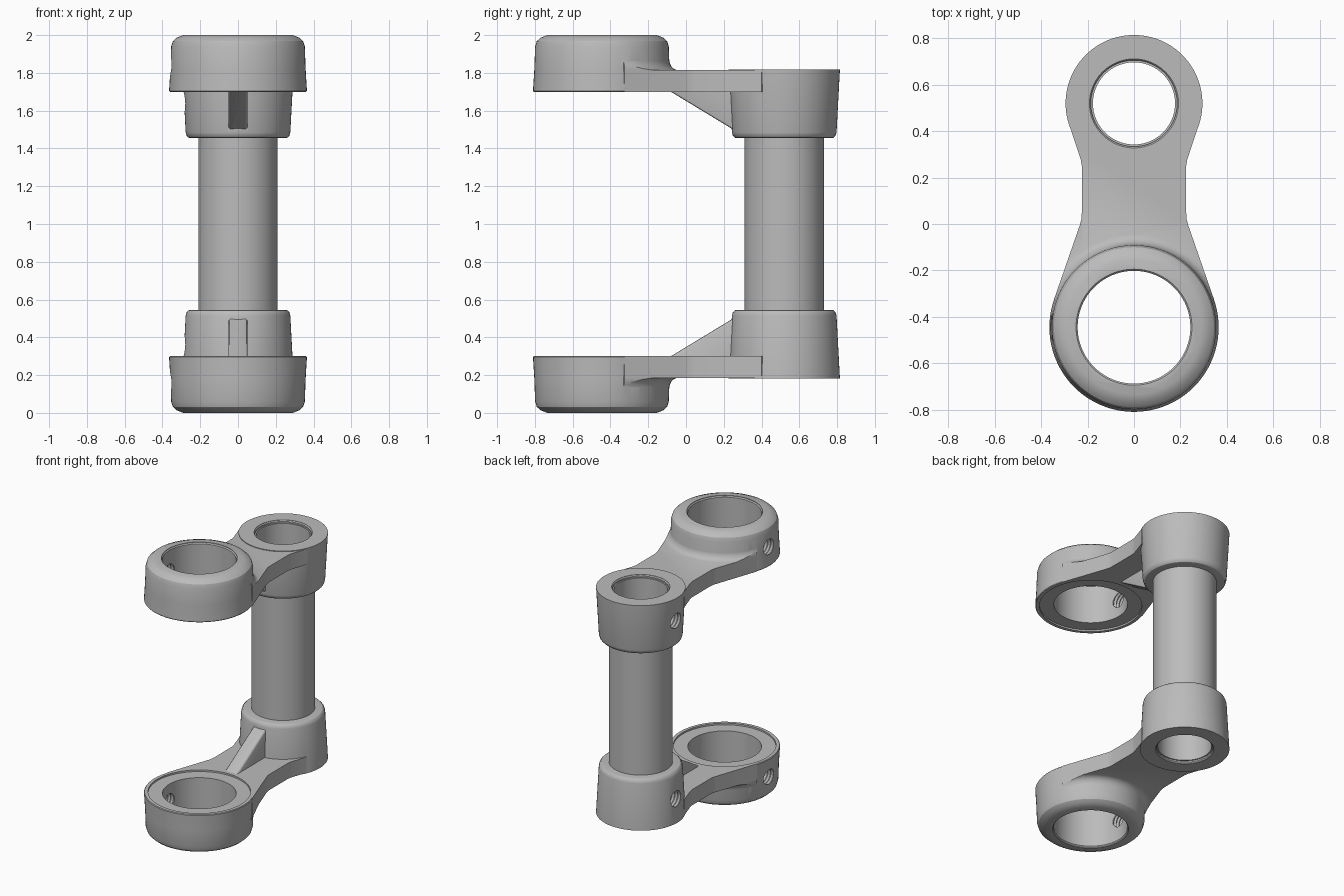
import bpy, bmesh, math
from mathutils import Matrix, Vector

cube = bpy.data.objects.get("Cube")
if cube:
    bpy.data.objects.remove(cube, do_unlink=True)

SEG = 96
FRONT = Vector((0, -0.445, 0))
BACK = Vector((0, 0.52, 0))

metal = bpy.data.materials.new("plain_grey")
metal.use_nodes = True
GREY = (0.5, 0.5, 0.5, 1)
metal.diffuse_color = GREY
metal.node_tree.nodes["Principled BSDF"].inputs["Base Color"].default_value = GREY


def make(name, bm):
    bmesh.ops.recalc_face_normals(bm, faces=bm.faces)
    mesh = bpy.data.meshes.new(name)
    bm.to_mesh(mesh)
    bm.free()
    mesh.materials.append(metal)
    ob = bpy.data.objects.new(name, mesh)
    bpy.context.collection.objects.link(ob)
    return ob


def turned(name, profile, centre, seg=SEG, rot=None):
    """Solid of revolution from (radius, height) points, capped at both ends."""
    bm = bmesh.new()
    rings = [[bm.verts.new((r * math.cos(math.tau * i / seg), r * math.sin(math.tau * i / seg), z))
              for i in range(seg)] for r, z in profile]
    for a, b in zip(rings, rings[1:]):
        for i in range(seg):
            j = (i + 1) % seg
            bm.faces.new((a[i], a[j], b[j], b[i]))
    bm.faces.new(rings[0])
    bm.faces.new(rings[-1])
    if rot:
        bm.transform(rot)
    bm.transform(Matrix.Translation(centre))
    return make(name, bm)


def prism(name, points, depth, bevel=0):
    """Flat outline pushed along a vector."""
    bm = bmesh.new()
    face = bm.faces.new([bm.verts.new(p) for p in points])
    out = bmesh.ops.extrude_face_region(bm, geom=[face])["geom"]
    bmesh.ops.translate(bm, vec=depth, verts=[g for g in out if isinstance(g, bmesh.types.BMVert)])
    if bevel:
        bmesh.ops.recalc_face_normals(bm, faces=bm.faces)
        # round only the two long sloping edges
        slope = [e for e in bm.edges
                 if abs(e.verts[0].co.z - e.verts[1].co.z) > 0.1
                 and abs(e.verts[0].co.y - e.verts[1].co.y) > 0.1]
        bmesh.ops.bevel(bm, geom=slope, offset=bevel, segments=3, profile=0.5, affect='EDGES')
    return make(name, bm)


def combine(ob, other, operation):
    """Apply a boolean and discard the helper."""
    mod = ob.modifiers.new("join", 'BOOLEAN')
    mod.operation, mod.object, mod.solver = operation, other, 'EXACT'
    bpy.context.view_layer.update()
    result = bpy.data.meshes.new_from_object(ob.evaluated_get(bpy.context.evaluated_depsgraph_get()))
    ob.modifiers.clear()
    ob.data = result
    bpy.data.objects.remove(other, do_unlink=True)


def web_outline(z):
    half = [(0.2, -0.45), (0.345, -0.325), (0.233, -0.003), (0.227, 0.02), (0.225, 0.05),
            (0.225, 0.25), (0.23, 0.28), (0.27, 0.4), (0.15, 0.52)]
    return [(x, y, z) for x, y in half] + [(-x, y, z) for x, y in reversed(half)]


def screw_hole(centre, z):
    # ridged cutter pointing to the model's right
    ridges = [(0.052 + 0.01 * (i % 2), 0.12 + 0.012 * i) for i in range(28)]
    return turned("hole_cutter", ridges, centre + Vector((0, 0, z)), 32,
                  Matrix.Rotation(-math.pi / 2, 4, 'Y'))


# Lower arm: clamp ring, socket, web, fillet and rib
arm = turned("lower_arm", [(0.29, 0), (0.325, 0.014), (0.345, 0.032), (0.354, 0.06),
                           (0.358, 0.18), (0.365, 0.295), (0.361, 0.3)], FRONT)
combine(arm, prism("web", web_outline(0.186), (0, 0, 0.114)), 'UNION')
flare = turned("flare", [(0.3, 0.12), (0.356, 0.135), (0.36, 0.15), (0.368, 0.166),
                         (0.38, 0.178), (0.4, 0.187), (0.4, 0.22)], FRONT)
combine(flare, prism("flare_limit", web_outline(0.05), (0, 0, 0.2)), 'INTERSECT')
combine(arm, flare, 'UNION')
combine(arm, turned("socket", [(0.295, 0.181), (0.277, 0.515), (0.272, 0.533),
                               (0.262, 0.543), (0.25, 0.546)], BACK), 'UNION')
rib = [(-0.05, y, z) for y, z in ((-0.08, 0.3), (0.25, 0.5), (0.35, 0.5), (0.35, 0.25), (-0.08, 0.25))]
combine(arm, prism("rib", rib, (0.1, 0, 0), 0.012), 'UNION')

# Bores, shallow face recess and screw holes
combine(arm, turned("clamp_bore", [(0.25, -0.1), (0.25, 0.004), (0.243, 0.011), (0.243, 0.5)], FRONT), 'DIFFERENCE')
combine(arm, turned("recess", [(0.338, 0.288), (0.338, 0.4)], FRONT), 'DIFFERENCE')
combine(arm, turned("socket_bore", [(0.192, 0.1), (0.192, 0.183), (0.186, 0.19), (0.186, 0.7)], BACK), 'DIFFERENCE')
combine(arm, screw_hole(FRONT, 0.165), 'DIFFERENCE')
combine(arm, screw_hole(BACK, 0.35), 'DIFFERENCE')

# Upper arm is the lower one mirrored about mid height
bm = bmesh.new()
bm.from_mesh(arm.data)
bm.transform(Matrix.Translation((0, 0, 2)) @ Matrix.Diagonal((1, 1, -1, 1)))
bmesh.ops.reverse_faces(bm, faces=bm.faces)
mesh = bpy.data.meshes.new("upper_arm")
bm.to_mesh(mesh)
bm.free()
upper = bpy.data.objects.new("upper_arm", mesh)
bpy.context.collection.objects.link(upper)

# Hollow column running between the sockets
column = turned("column", [(0.21, 0.2), (0.21, 1.8)], BACK)
combine(column, turned("column_bore", [(0.177, 0), (0.177, 2)], BACK), 'DIFFERENCE')

for ob in (arm, upper, column):
    ob.data.materials.clear()
    ob.data.materials.append(metal)
    bpy.ops.object.select_all(action='DESELECT')
    ob.select_set(True)
    bpy.context.view_layer.objects.active = ob
    bpy.ops.object.shade_smooth_by_angle(angle=math.radians(30))
